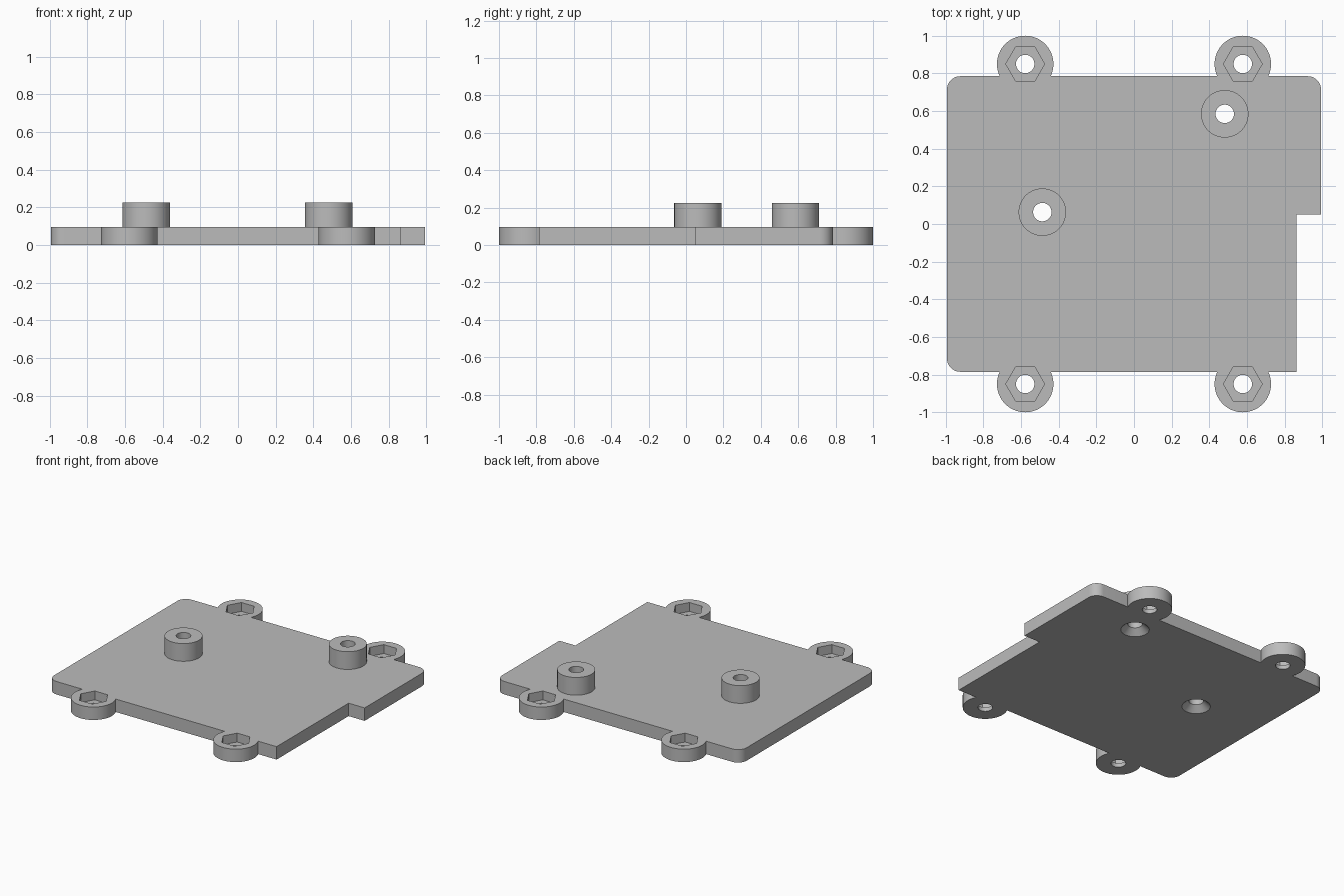
import bpy
import bmesh
from math import cos, sin, pi, radians

cube = bpy.data.objects.get("Cube")
if cube:
    bpy.data.objects.remove(cube, do_unlink=True)

THICK = 0.095
BOSS_TOP = 0.225
HALF_X, HALF_Y = 0.993, 0.785
NOTCH_X, NOTCH_Y = 0.863, 0.05
CORNER = 0.07
HOLE_R = 0.049
OVER = 0.02
TABS = [(sx * 0.578, sy * 0.85) for sx in (-1, 1) for sy in (-1, 1)]
BOSSES = [(-0.487, 0.063), (0.482, 0.585)]

grey = bpy.data.materials.new("plain grey")
grey.use_nodes = True
grey.diffuse_color = (0.5, 0.5, 0.5, 1)
grey.node_tree.nodes["Principled BSDF"].inputs["Base Color"].default_value = (0.5, 0.5, 0.5, 1)


def loft(name, rings):
    """Solid through matching closed rings of (x, y, z), bottom to top."""
    bm = bmesh.new()
    loops = [[bm.verts.new(p) for p in ring] for ring in rings]
    bm.faces.new(loops[0])
    bm.faces.new(loops[-1])
    for low, high in zip(loops, loops[1:]):
        for i in range(len(low)):
            j = (i + 1) % len(low)
            bm.faces.new((low[i], low[j], high[j], high[i]))
    bmesh.ops.recalc_face_normals(bm, faces=bm.faces)
    mesh = bpy.data.meshes.new(name)
    bm.to_mesh(mesh)
    bm.free()
    mesh.materials.append(grey)
    obj = bpy.data.objects.new(name, mesh)
    bpy.context.collection.objects.link(obj)
    return obj


def turned(name, centre, profile, sides=64):
    """Round or many-sided solid from (radius, z) steps."""
    cx, cy = centre
    angles = [2 * pi * i / sides for i in range(sides)]
    return loft(name, [[(cx + r * cos(a), cy + r * sin(a), z) for a in angles]
                       for r, z in profile])


def arc(cx, cy, start):
    """Quarter-round corner, counter-clockwise."""
    return [(cx + CORNER * cos(start + pi / 2 * i / 10),
             cy + CORNER * sin(start + pi / 2 * i / 10)) for i in range(11)]


def combine(target, tool, operation):
    mod = target.modifiers.new(operation.title(), "BOOLEAN")
    mod.operation = operation
    mod.solver = "EXACT"
    mod.object = tool
    bpy.context.view_layer.objects.active = target
    bpy.ops.object.modifier_apply(modifier=mod.name)
    bpy.data.objects.remove(tool, do_unlink=True)


# Base plate with three rounded corners and a stepped notch
ix, iy = HALF_X - CORNER, HALF_Y - CORNER
outline = [(NOTCH_X, -HALF_Y), (NOTCH_X, NOTCH_Y), (HALF_X, NOTCH_Y)]
outline += arc(ix, iy, 0) + arc(-ix, iy, pi / 2) + arc(-ix, -iy, pi)
plate = loft("mounting_plate", [[(x, y, z) for x, y in outline] for z in (0, THICK)])

# Screw tabs and standoffs joined to the plate
for c in TABS:
    combine(plate, turned("screw_tab", c, [(0.15, 0), (0.15, THICK)]), "UNION")
for c in BOSSES:
    combine(plate, turned("standoff", c, [(0.126, OVER), (0.126, BOSS_TOP)]), "UNION")

# Hexagonal nut pockets and through holes in the tabs
for c in TABS:
    combine(plate, turned("nut_pocket", c, [(0.103, 0.03), (0.103, THICK + OVER)], 6), "DIFFERENCE")
    combine(plate, turned("tab_hole", c, [(HOLE_R, -OVER), (HOLE_R, THICK)], 48), "DIFFERENCE")

# Standoff holes, countersunk from below
for c in BOSSES:
    steps = [(0.095, -OVER), (0.095, 0), (HOLE_R, 0.042), (HOLE_R, BOSS_TOP + OVER)]
    combine(plate, turned("screw_hole", c, steps, 48), "DIFFERENCE")

# Smooth round walls, crisp edges
bpy.ops.object.select_all(action="DESELECT")
plate.select_set(True)
bpy.context.view_layer.objects.active = plate
bpy.ops.object.shade_smooth_by_angle(angle=radians(30))
